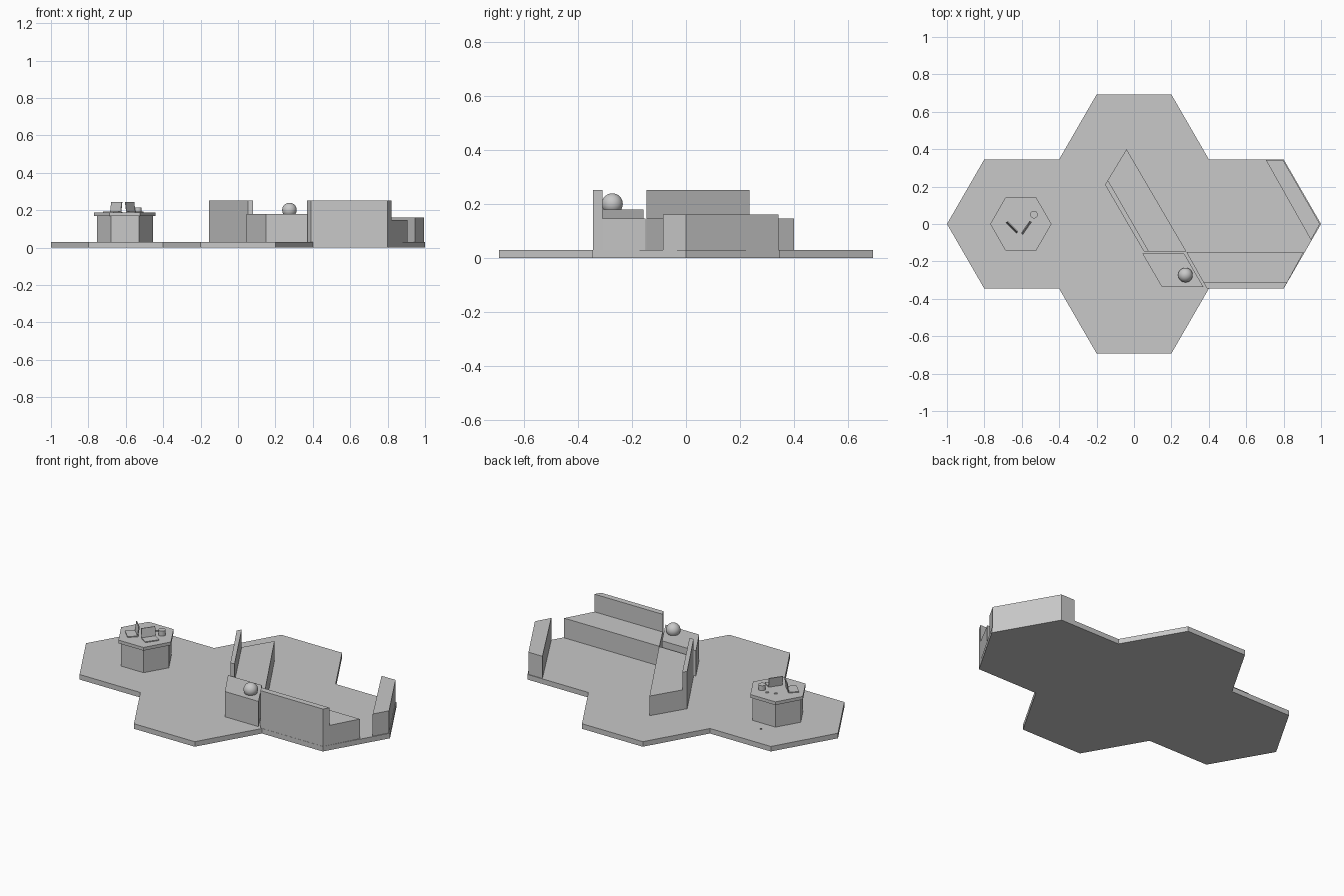
import bpy
import bmesh
from math import cos, sin, pi, radians
from mathutils import Matrix, Vector

if "Cube" in bpy.data.objects:
    bpy.data.objects.remove(bpy.data.objects["Cube"], do_unlink=True)

# Single plain colour
GREY = (0.58, 0.58, 0.58, 1)
mat = bpy.data.materials.new("plain_grey")
mat.use_nodes = True
mat.diffuse_color = GREY
mat.node_tree.nodes["Principled BSDF"].inputs["Base Color"].default_value = GREY

FLOOR = 0.03
DESK_TOP = 0.187


def finish(name, bm):
    bmesh.ops.recalc_face_normals(bm, faces=bm.faces)
    mesh = bpy.data.meshes.new(name)
    bm.to_mesh(mesh)
    bm.free()
    mesh.materials.append(mat)
    obj = bpy.data.objects.new(name, mesh)
    bpy.context.collection.objects.link(obj)
    return obj


def prism(name, outline, z0, z1):
    bm = bmesh.new()
    base = bm.faces.new([bm.verts.new((x, y, z0)) for x, y in outline])
    top = bmesh.ops.extrude_face_region(bm, geom=[base])["geom"]
    verts = [v for v in top if isinstance(v, bmesh.types.BMVert)]
    bmesh.ops.translate(bm, verts=verts, vec=(0, 0, z1 - z0))
    return finish(name, bm)


def ring(cx, cy, r, n):
    return [(cx + r * cos(2 * pi * i / n), cy + r * sin(2 * pi * i / n)) for i in range(n)]


def box(bm, size, matrix):
    bmesh.ops.create_cube(bm, size=1, matrix=matrix @ Matrix.Diagonal((*size, 1)))


# Floor: four joined hexagons as one slab, half outline turned to make the rest
half = [(-1, 0), (-0.8, 0.346), (-0.4, 0.346), (-0.2, 0.692),
        (0.2, 0.692), (0.4, 0.346), (0.8, 0.346)]
prism("floor", half + [(-x, -y) for x, y in half], 0, FLOOR)

# Hexagonal desk
prism("desk_base", ring(-0.605, 0, 0.15, 6), FLOOR, 0.168)
prism("desk_top", ring(-0.605, 0, 0.164, 6), 0.168, DESK_TOP)

# Front sofa
prism("front_sofa_seat", [(0.37, -0.31), (0.82, -0.31), (0.907, -0.15), (0.28, -0.15)], FLOOR, 0.147)
prism("front_sofa_back", [(0.39, -0.345), (0.8, -0.345), (0.82, -0.31), (0.37, -0.31)], FLOOR, 0.252)

# Middle sofa
prism("middle_sofa_seat", [(-0.14, 0.235), (0.08, -0.147), (0.28, -0.147), (-0.04, 0.4)], FLOOR, 0.147)
prism("middle_sofa_back", [(-0.155, 0.21), (0.053, -0.147), (0.08, -0.147), (-0.14, 0.235)], FLOOR, 0.252)

# Side cabinet along the far edge
prism("side_cabinet", [(0.705, 0.342), (0.797, 0.342), (0.994, 0), (0.946, -0.085)], FLOOR, 0.162)

# Corner table with a globe
prism("corner_table", [(0.045, -0.158), (0.15, -0.338), (0.372, -0.338), (0.268, -0.158)], FLOOR, 0.18)
bm = bmesh.new()
bmesh.ops.create_uvsphere(bm, u_segments=32, v_segments=16, radius=0.039,
                          matrix=Matrix.Translation((0.275, -0.273, 0.201)))
for f in bm.faces:
    f.smooth = True
finish("globe", bm)

# Laptops: flat keyboard and a screen leaning back from its hinge
for name, hinge, turn in (("left_laptop", (-0.654, -0.02), -45), ("right_laptop", (-0.573, -0.022), 55)):
    place = Matrix.Translation((*hinge, DESK_TOP)) @ Matrix.Rotation(radians(turn), 4, "Z")
    bm = bmesh.new()
    box(bm, (0.08, 0.056, 0.005), place @ Matrix.Translation((0, -0.028, 0.0025)))
    lean = Matrix.Rotation(radians(-8), 4, "X")
    box(bm, (0.08, 0.005, 0.055), place @ lean @ Matrix.Translation((0, 0, 0.03)))
    finish(name, bm)

# Mug and small loose items
prism("mug", ring(-0.535, 0.05, 0.02, 24), DESK_TOP, 0.216)
for name, x, y, z, size in (("phone", -0.583, 0.071, DESK_TOP, 0.018),
                            ("notepad", -0.629, 0.053, DESK_TOP, 0.018),
                            ("floor_scrap", -0.63, 0.195, FLOOR, 0.01)):
    bm = bmesh.new()
    box(bm, (size, size * 0.7, 0.004),
        Matrix.Translation((x, y, z + 0.002)) @ Matrix.Rotation(radians(30), 4, "Z"))
    finish(name, bm)
